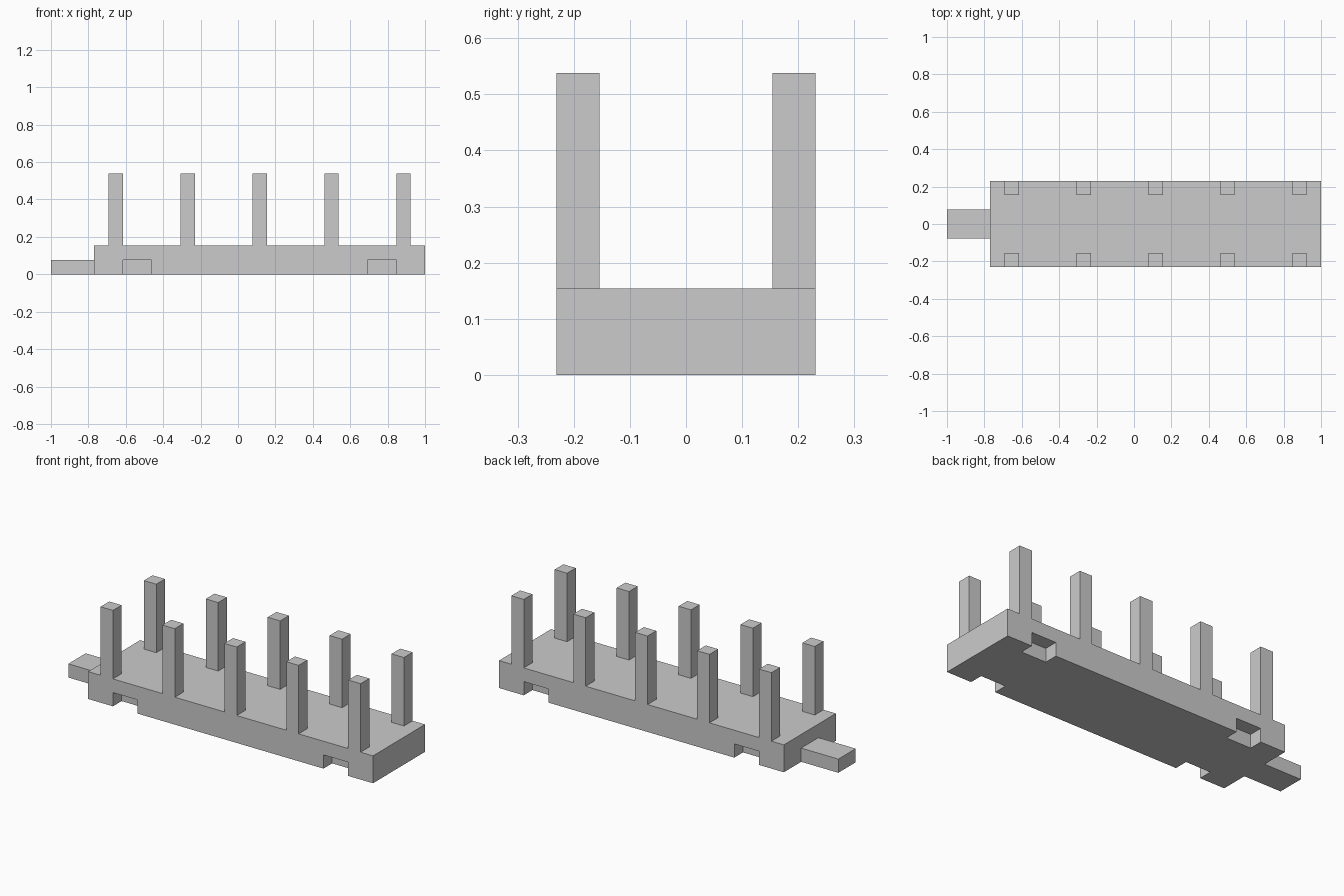
import bpy, bmesh
from mathutils import Matrix

if "Cube" in bpy.data.objects:
    bpy.data.objects.remove(bpy.data.objects["Cube"])

U = 1 / 13  # modelling unit: the whole model is 26 units long


def boxes(name, spans):
    """One object made of boxes, each given as (x0, x1, y0, y1, z0, z1) in units."""
    bm = bmesh.new()
    for x0, x1, y0, y1, z0, z1 in spans:
        size = Matrix.Diagonal((x1 - x0, y1 - y0, z1 - z0, 1))
        centre = Matrix.Translation(((x0 + x1) / 2, (y0 + y1) / 2, (z0 + z1) / 2))
        bmesh.ops.create_cube(bm, size=1, matrix=centre @ size)
    mesh = bpy.data.meshes.new(name)
    bm.to_mesh(mesh)
    bm.free()
    obj = bpy.data.objects.new(name, mesh)
    bpy.context.collection.objects.link(obj)
    return obj


# Deck slab
deck = boxes("post_deck", [(-10, 13, -3, 3, 0, 2)])

# End tab, and two rows of five square posts flush with the long sides
tab = boxes("end_tab", [(-13, -9, -1, 1, 0, 1)])
posts = boxes("posts", [(x, x + 1, y, y + 1, 1, 7)
                        for x in range(-9, 12, 5) for y in (-3, 2)])

# Notches under both long edges
notches = boxes("notch_cutter", [(x, x + 2, y, y + 2, -1, 1)
                                 for x in (-8, 9) for y in (-4, 2)])

# Merge the parts into one solid
for helper, operation in ((tab, 'UNION'), (posts, 'UNION'), (notches, 'DIFFERENCE')):
    helper.hide_render = True
    mod = deck.modifiers.new(helper.name, 'BOOLEAN')
    mod.object, mod.operation, mod.solver = helper, operation, 'EXACT'

bpy.context.view_layer.update()
solid = bpy.data.meshes.new_from_object(
    deck.evaluated_get(bpy.context.evaluated_depsgraph_get()))
deck.modifiers.clear()
deck.data = solid
for helper in (tab, posts, notches):
    bpy.data.objects.remove(helper)

# Clean up flat faces and bring to final size
bm = bmesh.new()
bm.from_mesh(solid)
bmesh.ops.remove_doubles(bm, verts=bm.verts, dist=1e-4)
bmesh.ops.dissolve_limit(bm, angle_limit=0.01, verts=bm.verts, edges=bm.edges)
bmesh.ops.scale(bm, vec=(U, U, U), verts=bm.verts)
bm.to_mesh(solid)
bm.free()
